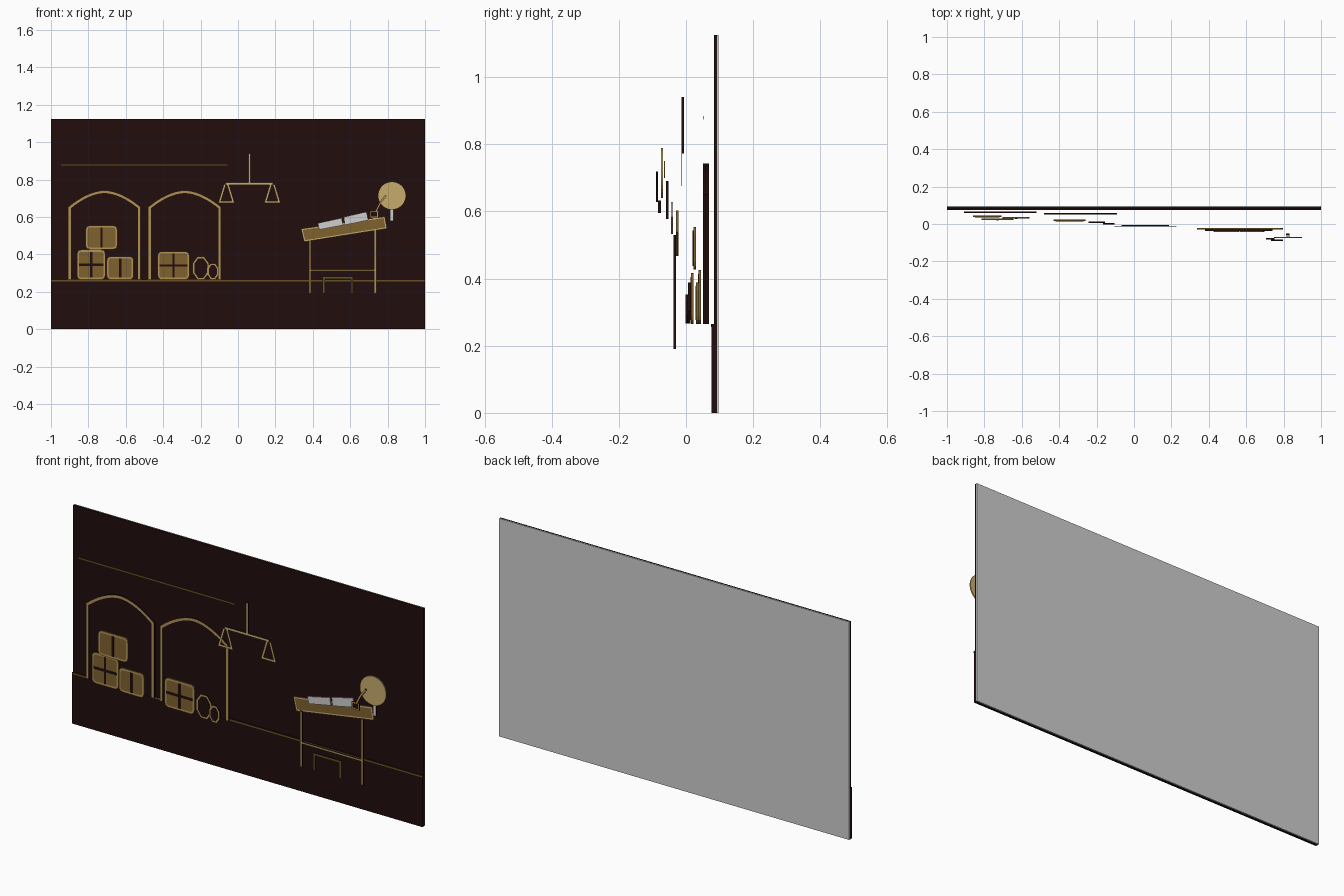
import bpy, bmesh, math
from mathutils import Vector

cube = bpy.data.objects.get("Cube")
if cube:
    bpy.data.objects.remove(cube, do_unlink=True)


def material(name, rgb):
    m = bpy.data.materials.new(name)
    m.use_nodes = True
    m.diffuse_color = (*rgb, 1)
    bsdf = m.node_tree.nodes["Principled BSDF"]
    bsdf.inputs["Base Color"].default_value = (*rgb, 1)
    bsdf.inputs["Roughness"].default_value = 0.9
    return m


DARK = material("dark_maroon", (0.015, 0.004, 0.004))
GOLD = material("mid_gold", (0.44, 0.28, 0.09))
PALE = material("pale_gold", (0.58, 0.41, 0.15))
BROWN = material("golden_brown", (0.21, 0.12, 0.028))
DIM = material("dim_gold", (0.14, 0.08, 0.018))
GREY = material("light_grey", (0.62, 0.62, 0.62))


def plate(name, pts, y, depth, front, side=None, rim=None, rim_width=0.01):
    """Extrude an x-z outline backwards from y, with an optional inset rim on its front."""
    bm = bmesh.new()
    face = bm.faces.new([bm.verts.new((x, y, z)) for x, z in pts])
    grown = bmesh.ops.extrude_face_region(bm, geom=[face])["geom"]
    back = [v for v in grown if isinstance(v, bmesh.types.BMVert)]
    bmesh.ops.translate(bm, verts=back, vec=(0, depth, 0))
    bmesh.ops.recalc_face_normals(bm, faces=bm.faces)
    fronts = [f for f in bm.faces if f.normal.y < -0.9]
    for f in bm.faces:
        f.material_index = 1
    for f in fronts:
        f.material_index = 0
    if rim:
        ring = bmesh.ops.inset_region(bm, faces=fronts, thickness=rim_width)
        for f in ring["faces"]:
            f.material_index = 2
    mesh = bpy.data.meshes.new(name)
    bm.to_mesh(mesh)
    bm.free()
    for m in (front, side or front, rim or front):
        mesh.materials.append(m)
    obj = bpy.data.objects.new(name, mesh)
    bpy.context.collection.objects.link(obj)
    return obj


def rect(x0, x1, z0, z1):
    return [(x0, z0), (x1, z0), (x1, z1), (x0, z1)]


def rounded(x0, x1, z0, z1, r=0.022):
    corners = [(x1 - r, z1 - r), (x0 + r, z1 - r), (x0 + r, z0 + r), (x1 - r, z0 + r)]
    return [(cx + r * math.cos(a), cz + r * math.sin(a))
            for i, (cx, cz) in enumerate(corners)
            for a in [math.radians(90 * i + 30 * k) for k in range(4)]]


def ellipse(cx, cz, rx, rz, n):
    return [(cx + rx * math.cos(math.tau * (i + 0.5) / n),
             cz + rz * math.sin(math.tau * (i + 0.5) / n)) for i in range(n)]


def stroke(name, path, width, y, depth, front, side=None):
    """Ribbon of even width along an open x-z path, with mitred joins."""
    p = [Vector(q) for q in path]
    dirs = [(b - a).normalized() for a, b in zip(p, p[1:])]
    left, right = [], []
    for i, q in enumerate(p):
        a, b = dirs[max(i - 1, 0)], dirs[min(i, len(dirs) - 1)]
        na, nb = Vector((-a.y, a.x)), Vector((-b.y, b.x))
        n = (na + nb).normalized()
        off = n * (width / 2 / max(n.dot(na), 0.35))
        left.append(tuple(q + off))
        right.append(tuple(q - off))
    return plate(name, left + right[::-1], y, depth, front, side)


T = 0.008      # thickness of a cut layer
THIN = 0.002   # thickness of a painted line
FLOOR = 0.265

# Backing, wall and floor layers
plate("backing_board", rect(-1, 1, 0, 1.125), 0.092, 0.005, GREY)
plate("wall", rect(-1, 1, 0, 1.125), 0.084, T, DARK)
plate("floor", rect(-1, 1, 0, FLOOR), 0.076, T, DARK)
plate("floor_line", rect(-1, 1, FLOOR - 0.009, FLOOR), 0.075, THIN, DIM, DARK)
plate("shelf_line", rect(-0.95, -0.053, 0.873, 0.884), 0.05, THIN, DIM, DARK)

# Arched niches with gold trim
for label, x0, x1, y in (("left", -0.908, -0.52, 0.06), ("right", -0.48, -0.09, 0.052)):
    def arch(inset):
        a, b = x0 + inset, x1 - inset
        cx, half = (a + b) / 2, (b - a) / 2
        top = [(cx + half * t, 0.65 + (0.092 - inset) * (1 - abs(t) ** 1.8))
               for t in [k / 8 for k in range(-8, 9)]]
        return [(a, FLOOR)] + top + [(b, FLOOR)]
    plate(label + "_arch_panel", arch(0), y, T, DARK)
    stroke(label + "_arch_trim", arch(0.007), 0.014, y - THIN, THIN, GOLD, DARK)

# Crates: outline, depth, straps at their middles
crates = (
    ("large_crate", (-0.861, -0.709, FLOOR, 0.425), 0.037, True),
    ("small_crate", (-0.702, -0.558, FLOOR, 0.389), 0.030, False),
    ("top_crate", (-0.815, -0.645, 0.427, 0.554), 0.022, False),
    ("right_crate", (-0.43, -0.26, FLOOR, 0.416), 0.015, True),
)
for name, (x0, x1, z0, z1), y, crossed in crates:
    plate(name, rounded(x0, x1, z0, z1), y, T, BROWN, BROWN, GOLD, 0.011)
    cx, cz, e = (x0 + x1) / 2, (z0 + z1) / 2, 0.011
    plate(name + "_upright_strap", rect(cx - 0.006, cx + 0.006, z0 + e, z1 - e),
          y - THIN, THIN, DARK)
    if crossed:
        plate(name + "_cross_strap", rect(x0 + e, x1 - e, cz - 0.006, cz + 0.006),
              y - THIN, THIN, DARK)

# Sacks
plate("large_sack", ellipse(-0.199, 0.327, 0.048, 0.066, 8), 0.006, T, DARK, DARK, GOLD)
plate("small_sack", ellipse(-0.134, 0.309, 0.033, 0.047, 8), -0.002, T, DARK, DARK, GOLD)

# Hanging balance
BY = -0.014
plate("balance_rod", rect(0.055, 0.067, 0.78, 0.94), BY, T, PALE, DARK)
plate("balance_beam", rect(-0.066, 0.187, 0.772, 0.784), BY, T, PALE, DARK)
for label, cx in (("left", 0.184), ("right", -0.062)):
    stroke(label + "_balance_pan",
           [(cx - 0.008, 0.774), (cx - 0.036, 0.681), (cx + 0.036, 0.681), (cx + 0.008, 0.774)],
           0.011, BY, THIN, PALE, DARK)

# Sloping desk with legs, rail and stool
plate("desk_top", [(0.353, 0.467), (0.797, 0.538), (0.785, 0.603), (0.337, 0.537)],
      -0.03, T, BROWN, BROWN, PALE, 0.011)
LY = -0.037
plate("desk_left_leg", rect(0.728, 0.741, 0.19, 0.53), LY, 0.007, GOLD, DARK)
plate("desk_right_leg", rect(0.379, 0.391, 0.19, 0.477), LY, 0.007, GOLD, DARK)
plate("desk_rail", rect(0.391, 0.728, 0.31, 0.32), LY, 0.007, GOLD, DARK)
stroke("stool", [(0.459, 0.19), (0.459, 0.275), (0.61, 0.275), (0.61, 0.19)],
       0.012, LY, 0.007, DIM, DARK)

# Open ledger: two pages on the slope
plate("right_page", [(0.435, 0.532), (0.561, 0.556), (0.555, 0.595), (0.426, 0.567)],
      -0.044, 0.006, GREY)
plate("left_page", [(0.571, 0.557), (0.697, 0.583), (0.687, 0.628), (0.565, 0.6)],
      -0.044, 0.006, GREY)

# Candle with flame and glow
plate("candle", rect(0.814, 0.831, 0.578, 0.69), -0.06, T, GREY, DARK)
plate("flame", ellipse(0.823, 0.725, 0.012, 0.026, 12), -0.066, 0.004, PALE)
plate("glow", ellipse(0.823, 0.714, 0.075, 0.075, 32), -0.075, 0.006, PALE)

# Inkwell and quill
plate("inkwell", rect(0.706, 0.75, 0.595, 0.632), -0.083, T, DARK, DARK, GOLD, 0.009)
stroke("quill", [(0.738, 0.63), (0.764, 0.682), (0.792, 0.716)], 0.01, -0.09, 0.007, GOLD, DARK)
